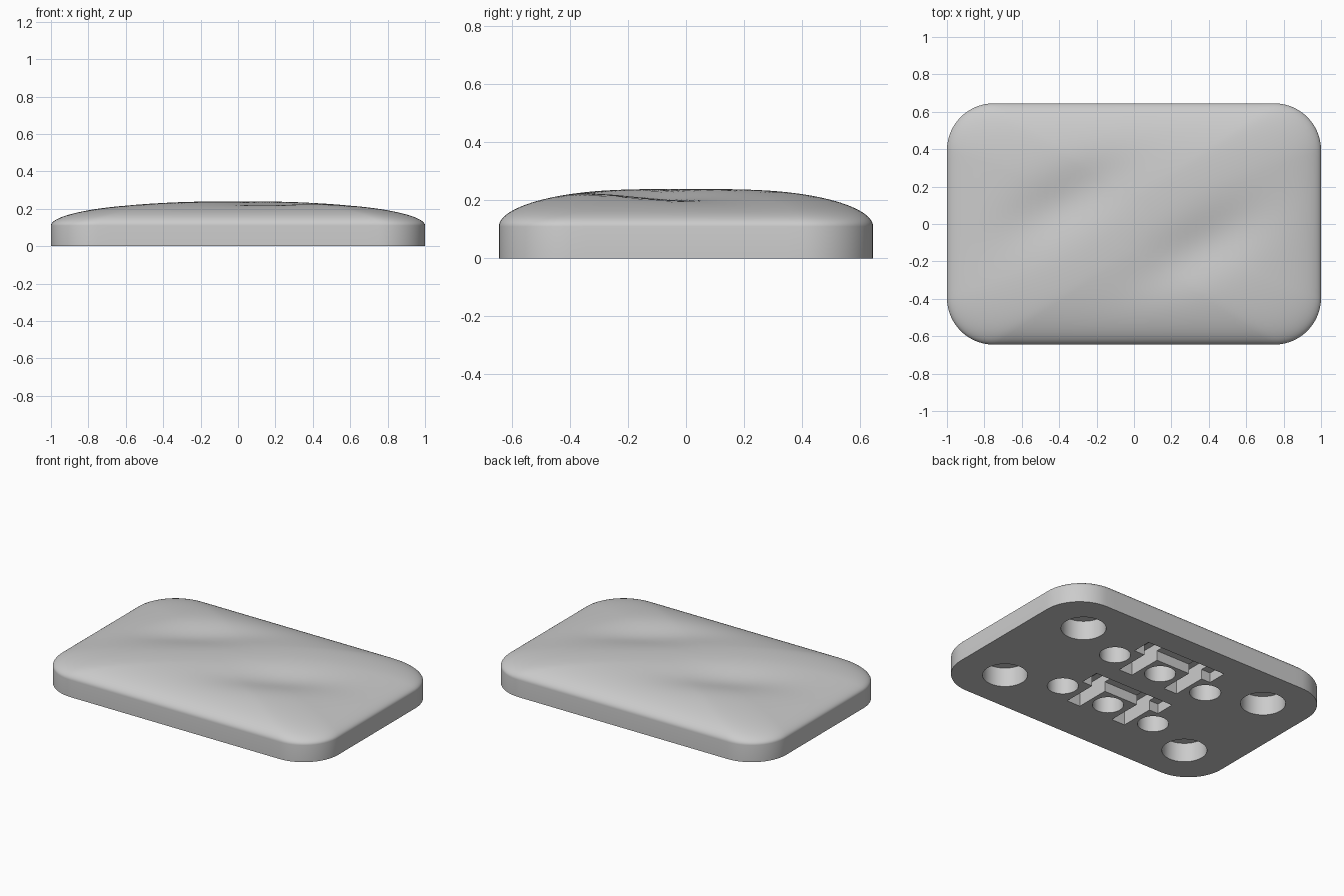
import bpy, bmesh, math

if "Cube" in bpy.data.objects:
    bpy.data.objects.remove(bpy.data.objects["Cube"])

HX, HY, CORNER = 1.0, 0.645, 0.25
WALL_Z, DOME = 0.11, 0.13

grey = bpy.data.materials.new("light grey")
grey.diffuse_color = (0.6, 0.6, 0.6, 1)
grey.use_nodes = True
grey.node_tree.nodes["Principled BSDF"].inputs["Base Color"].default_value = grey.diffuse_color


def rounded_rect(hx, hy, r, arc=14, sx=24, sy=16):
    """Points around a rounded rectangle, evenly split on each side."""
    pts = []
    for q, n in enumerate((sx, sy, sx, sy)):
        cx = (hx - r) * (1, -1, -1, 1)[q]
        cy = (hy - r) * (1, 1, -1, -1)[q]
        corner = []
        for i in range(arc + 1):
            a = math.pi / 2 * (q + i / arc)
            corner.append((cx + r * math.cos(a), cy + r * math.sin(a)))
        pts += corner
        # straight side that follows the corner
        ex, ey = corner[-1]
        if q % 2 == 0:
            s = 1 if q == 0 else -1
            pts += [(ex - s * 2 * (hx - r) * i / n, ey) for i in range(1, n)]
        else:
            s = 1 if q == 1 else -1
            pts += [(ex, ey - s * 2 * (hy - r) * i / n) for i in range(1, n)]
    return pts


def hollow(x, y):
    """Depth of the two slanted finger hollows, each a half turn of the other."""
    ca, sa = math.cos(math.radians(30)), math.sin(math.radians(30))
    d = 0
    for s in (1, -1):
        dx, dy = x - s * 0.40, y + s * 0.10
        u, v = dx * ca + dy * sa, -dx * sa + dy * ca
        d += 0.036 * math.exp(-(u / 0.42) ** 2 - (v / 0.15) ** 2)
    return d


# Body: straight wall, then domed rings closing towards the middle
bm = bmesh.new()
outline = rounded_rect(HX, HY, CORNER)
rings = [[bm.verts.new((x, y, 0)) for x, y in outline]]
STEPS = 30
for k in range(STEPS + 1):
    a = math.pi / 2 * k / STEPS
    t, rise = 1 - math.cos(a), math.sin(a)
    ring = rounded_rect(HX - 0.9 * t, HY - 0.5 * t, CORNER - 0.15 * t)
    rings.append([bm.verts.new((x, y, WALL_Z + DOME * rise - hollow(x, y) * rise ** 2))
                  for x, y in ring])
for f in (0.66, 0.33):
    inner = [(v.co.x * f, v.co.y * f) for v in rings[STEPS + 1]]
    rings.append([bm.verts.new((x, y, WALL_Z + DOME - hollow(x, y))) for x, y in inner])
n = len(outline)
for lo, hi in zip(rings, rings[1:]):
    for i in range(n):
        j = (i + 1) % n
        bm.faces.new((lo[i], lo[j], hi[j], hi[i]))
centre = bm.verts.new((0, 0, WALL_Z + DOME - hollow(0, 0)))
for i in range(n):
    bm.faces.new((rings[-1][i], rings[-1][(i + 1) % n], centre))
bm.faces.new(rings[0][::-1])
bmesh.ops.remove_doubles(bm, verts=bm.verts, dist=1e-5)
bmesh.ops.recalc_face_normals(bm, faces=bm.faces)
mesh = bpy.data.meshes.new("cover_plate")
bm.to_mesh(mesh)
bm.free()
body = bpy.data.objects.new("cover_plate", mesh)
bpy.context.collection.objects.link(body)
mesh.materials.append(grey)


def cut(cutter):
    """Subtract a helper from the body, then remove it."""
    cutter.hide_render = True
    cutter.data.materials.append(grey)
    bpy.context.view_layer.objects.active = body
    mod = body.modifiers.new("recess", 'BOOLEAN')
    mod.operation, mod.solver, mod.object = 'DIFFERENCE', 'EXACT', cutter
    bpy.ops.object.modifier_apply(modifier=mod.name)
    bpy.data.objects.remove(cutter)


def cut_hole(x, y, r, depth):
    bpy.ops.mesh.primitive_cylinder_add(vertices=48, radius=r, depth=2 * depth,
                                        location=(x, y, 0))
    cut(bpy.context.object)


def cut_box(x0, x1, y0, y1, depth):
    bpy.ops.mesh.primitive_cube_add(size=1, location=((x0 + x1) / 2, (y0 + y1) / 2, 0))
    box = bpy.context.object
    for v in box.data.vertices:
        v.co.x *= x1 - x0
        v.co.y *= y1 - y0
        v.co.z *= 2 * depth
    cut(box)


# Four large round recesses near the corners of the underside
for x in (-0.69, 0.69):
    for y in (-0.36, 0.36):
        cut_hole(x, y, 0.133, 0.125)

# Two rows of three small round recesses, each row with a two-legged slot
for y in (-0.239, 0.239):
    for x in (-0.347, 0, 0.347):
        cut_hole(x, y, 0.092, 0.125)
    for x0, x1 in ((0.118, 0.215), (-0.225, -0.128)):
        cut_box(x0, x1, y - 0.117, y + 0.18, 0.115)
    cut_box(-0.29, 0.29, y + 0.112, y + 0.241, 0.064)

# Smooth dome, crisp recess edges
bpy.ops.object.select_all(action='DESELECT')
body.select_set(True)
bpy.context.view_layer.objects.active = body
bpy.ops.object.shade_smooth_by_angle(angle=math.radians(35))
